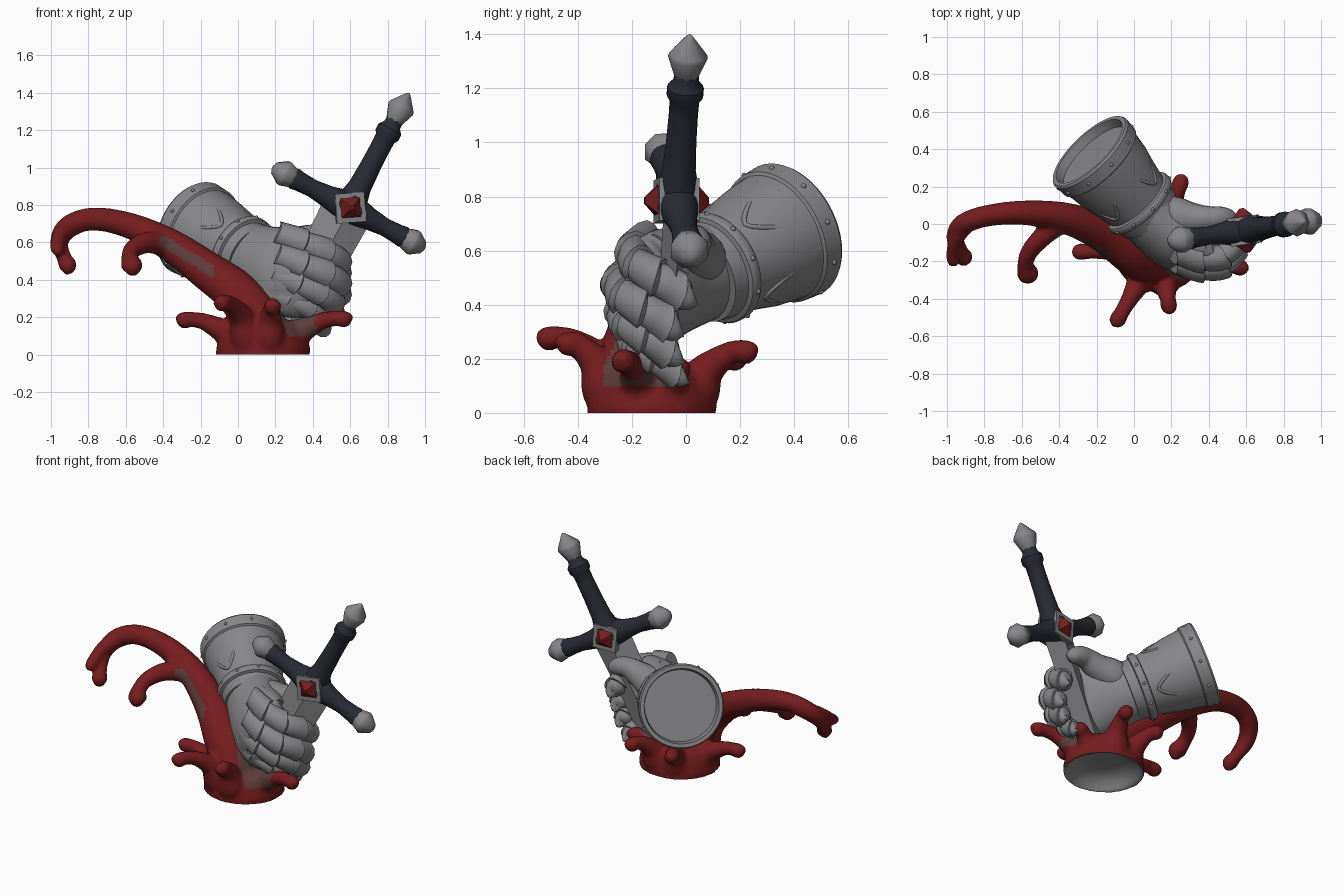
import bpy, bmesh, math
from mathutils import Vector, Matrix

if "Cube" in bpy.data.objects:
    bpy.data.objects.remove(bpy.data.objects["Cube"])

def material(name, rgb):
    m = bpy.data.materials.new(name)
    m.diffuse_color = (*rgb, 1)
    m.use_nodes = True
    m.node_tree.nodes["Principled BSDF"].inputs["Base Color"].default_value = m.diffuse_color
    return m

STEEL = material("steel grey", (0.24, 0.24, 0.25))
RED = material("deep red", (0.18, 0.012, 0.013))
DARK = material("dark leather", (0.022, 0.024, 0.034))
STAIN = material("dull red brown", (0.11, 0.045, 0.045))

def finish(bm, name, mats, angle=35):
    bmesh.ops.recalc_face_normals(bm, faces=bm.faces)
    me = bpy.data.meshes.new(name)
    bm.to_mesh(me)
    bm.free()
    for m in mats:
        me.materials.append(m)
    me.shade_smooth()
    me.set_sharp_from_angle(angle=math.radians(angle))
    ob = bpy.data.objects.new(name, me)
    bpy.context.collection.objects.link(ob)
    return ob

def curve(pts, n=5):
    """Catmull-Rom through (x, y, z, r) points."""
    p = [Vector(q) for q in pts]
    p = [2 * p[0] - p[1]] + p + [2 * p[-1] - p[-2]]
    out = []
    for a, b, c, d in zip(p, p[1:], p[2:], p[3:]):
        for k in range(n):
            t = k / n
            out.append(0.5 * (2 * b + (c - a) * t + (2 * a - 5 * b + 4 * c - d) * t * t
                              + (3 * b - a - 3 * c + d) * t ** 3))
    return out + [p[-2]]

def skin(bm, rings):
    rows = [[bm.verts.new(v) for v in r] for r in rings]
    n = len(rows[0])
    for a, b in zip(rows, rows[1:]):
        for i in range(n):
            bm.faces.new((a[i], a[(i + 1) % n], b[(i + 1) % n], b[i]))
    bm.faces.new(rows[0])
    bm.faces.new(rows[-1])

def loft(bm, pts, up, sides=12, flat=1.0, chevron=0.0, axis=None):
    """Tube through (x, y, z, r); flat scales the depth; chevron pushes the outer ridge forward."""
    rings = []
    for i, q in enumerate(pts):
        f = flat[i] if isinstance(flat, list) else flat
        t = axis or (pts[min(i + 1, len(pts) - 1)] - pts[max(i - 1, 0)]).to_3d().normalized()
        u = (up - t * up.dot(t)).normalized()
        v = t.cross(u)
        ang = [2 * math.pi * k / sides for k in range(sides)]
        rings.append([q.to_3d() + u * math.cos(a) * q.w + v * math.sin(a) * q.w * f
                      + t * chevron * max(0, math.sin(a)) for a in ang])
    skin(bm, rings)

def lathe(name, origin, axis, profile, mat, sides=32, angle=35):
    bm = bmesh.new()
    up = Vector((0, 0.3, 1)) if abs(axis.z) < 0.8 else Vector((0, 1, 0))
    pts = [Vector((*(origin + axis * t), r)) for t, r in profile]
    loft(bm, pts, up, sides, axis=axis)
    return finish(bm, name, [mat], angle)

# ---- sword frame: s along the grip, g along the guard, n through the gem
C = Vector((0.592, -0.035, 0.785))
s = Vector((0.463, 0.07, 0.883)).normalized()
g = Vector((0.9, 0.128, -0.418))
g = (g - s * g.dot(s)).normalized()
n = s.cross(g)

# blade
bm = bmesh.new()
loft(bm, [Vector((*(C - s * t), r)) for t, r in ((0, .14), (.3, .13), (.79, .12))], g, 4, .32, axis=s)
finish(bm, "blade", [STEEL], 20)

# grip and guard arms, each with a steel finial
lathe("grip", C, s, [(-.09, .03), (-.06, .06), (0, .09), (.06, .078), (.13, .062), (.25, .056), (.36, .054),
                     (.42, .055), (.44, .068), (.475, .068), (.5, .048), (.53, .045)], DARK, 20)
lathe("pommel", C, s, [(.5, .035), (.52, .045), (.6, .074), (.615, .07), (.685, .015), (.695, .004)], STEEL, 8, 45)
for side, d in (("left", -g), ("right", g)):
    lathe(side + "_guard_arm", C, d, [(0, .09), (.06, .078), (.13, .06), (.22, .048), (.3, .053), (.33, .058),
                                      (.36, .05)], DARK, 20)
    lathe(side + "_guard_tip", C, d, [(.325, .048), (.345, .06), (.39, .075), (.402, .073), (.455, .035),
                                      (.465, .01)], STEEL, 8, 45)

# gem and its frame on both faces
M = Matrix((s, g, n)).transposed().to_4x4()
M.translation = C
M = M @ Matrix.Rotation(math.radians(13), 4, 'Z')
bm = bmesh.new()
bmesh.ops.create_cone(bm, cap_ends=True, segments=4, radius1=.112, radius2=.112, depth=.15, matrix=M)
finish(bm, "gem_frame", [STEEL])
bm = bmesh.new()
for k in (1, -1):
    bmesh.ops.create_cone(bm, cap_ends=True, segments=4, radius1=.08, radius2=.015, depth=.05,
                          matrix=M @ Matrix.Diagonal((1, 1, k, 1)) @ Matrix.Translation((0, 0, .095)))
finish(bm, "gems", [RED], 20)

# ---- gauntlet cuff, open at the back
A = Vector((0.65, -0.68, -0.35)).normalized()
O = Vector((-0.24, 0.39, 0.68))
lathe("cuff", O, A, [(.05, .01), (.05, .222), (0, .232), (0, .255), (.012, .263), (.085, .258), (.092, .246),
                     (.2, .232), (.3, .208), (.385, .192), (.39, .208), (.4, .214), (.425, .214), (.435, .208),
                     (.44, .19), (.5, .18)], STEEL, 48)
e1 = A.orthogonal().normalized()
e2 = A.cross(e1)
around = lambda a, t, r: O + A * t + (e1 * math.cos(a) + e2 * math.sin(a)) * r
bm = bmesh.new()
for t, r in ((.048, .26), (.412, .213)):
    for k in range(10):
        bmesh.ops.create_icosphere(bm, subdivisions=2, radius=.01,
                                   matrix=Matrix.Translation(around(k * math.pi / 5, t, r)))
finish(bm, "rivets", [STEEL], 60)
# raised arches on the cuff
bm = bmesh.new()
for k in range(4):
    arch = []
    for i in range(13):
        f = i / 6 - 1
        t = .34 - .25 * abs(f) ** 1.6
        arch.append(Vector((*around(k * math.pi / 2 + f * .62, t, .252 - .155 * t), .01)))
    loft(bm, arch, A, 6)
finish(bm, "cuff_trim", [STEEL], 70)

# ---- hand
bm = bmesh.new()
hand = curve([(-.01, .14, .55, .18), (.05, .08, .525, .185), (.14, -.02, .49, .205), (.23, -.1, .46, .235),
              (.32, -.155, .43, .24), (.41, -.16, .42, .21), (.45, -.15, .42, .15)])
flats = [1 - .55 * min(1, i / 22) for i in range(len(hand))]
loft(bm, hand, s, 24, flats)
finish(bm, "hand_back", [STEEL], 50)
# plate over the back of the hand
bm = bmesh.new()
loft(bm, curve([(.1, -.03, .51, .17), (.16, -.09, .5, .2), (.25, -.15, .47, .215), (.3, -.175, .46, .2)], 3),
     s, 16, .5, .03)
finish(bm, "hand_plate", [STEEL])

# fingers of three overlapping plates each
base = [(.2, -.15, .655), (.34, -.19, .6), (.46, -.18, .55), (.53, -.11, .5), (.535, -.03, .45)]
for name, off, r in (("index", (0, 0, 0), .07), ("middle", (.0, -.05, -.115), .07),
                     ("ring", (-.03, -.045, -.215), .064), ("little", (-.09, -.02, -.295), .053)):
    path = curve([(*(Vector(p) + Vector(off)), r) for p in base], 6)
    pts = []
    for i, p in enumerate(path):
        q = p.copy()
        q.w = r * (.9 + .24 * (i % 6) / 6)
        if i and i % 6 == 0:
            lip = p.copy()
            lip.w = r * 1.14
            pts.append(lip)
        if i == 24:
            q.w = r * .9
        pts.append(q)
    d = (path[-1] - path[-2]).to_3d().normalized()
    for t, w in ((.35, .8), (.6, .55), (.72, .2)):
        pts.append(Vector((*(path[-1].to_3d() + d * r * t), r * w)))
    bm = bmesh.new()
    loft(bm, pts, s, 12, .9, .04)
    finish(bm, name + "_finger", [STEEL], 38)

# thumb
bm = bmesh.new()
loft(bm, curve([(.1, .05, .53, .07), (.2, .05, .57, .1), (.31, .03, .6, .085), (.4, .03, .63, .066),
                (.47, .035, .625, .058), (.52, .03, .6, .042), (.54, .025, .585, .012)]), s, 16)
finish(bm, "thumb", [STEEL], 50)

# ---- splash: base crown, small arms and the long tendril fused together
bm = bmesh.new()
Z = Vector((0, 0, 1))
crown = [(0, .255), (.04, .25), (.09, .238), (.14, .218), (.175, .185), (.19, .1), (.2, .04)]
loft(bm, [Vector((.135, -.125, z, r)) for z, r in crown], Vector((1, 0, 0)), 32, .95, axis=Z)
# tip position of each small arm
for x, y, z in ((-.305, -.15, .185), (-.095, -.525, .275), (.19, -.455, .255), (.585, -.237, .19),
                (.255, .24, .225), (-.03, .2, .2), (.42, -.02, .16)):
    o = Vector((.135, -.125, 0))
    d = Vector((x, y, 0)) - o
    L = d.length
    d /= L
    at = lambda f, h, r: (*(o + d * f + Z * h), r)
    loft(bm, curve([at(.14, .05, .1), at(.175, .1, .095), at(.19 + .15 * (L - .2), z * .72, .066),
                    at(.2 + .5 * (L - .2), z * .96, .046), at(L - .05, z * 1.02, .042), at(L - .02, z, .047),
                    at(L + .014, z, .034), at(L + .028, z - .004, .008)]), Vector((d.y, -d.x, 0)), 12)
tendrils = [
    [(.16, -.17, .06, .13), (.1, -.19, .19, .13), (0, -.16, .325, .115), (-.16, -.05, .445, .1),
     (-.36, .03, .585, .083), (-.58, .06, .69, .066), (-.78, .045, .725, .058), (-.91, 0, .68, .056),
     (-.955, -.07, .6, .046), (-.93, -.14, .52, .038), (-.91, -.18, .475, .046), (-.905, -.19, .43, .02)],
    [(-.9, 0, .68, .05), (-.95, -.08, .64, .04), (-.965, -.15, .59, .036), (-.965, -.2, .555, .033),
     (-.965, -.215, .53, .012)],
    [(-.36, .03, .58, .06), (-.48, -.06, .6, .055), (-.56, -.15, .565, .046), (-.58, -.22, .52, .042),
     (-.565, -.27, .47, .054), (-.56, -.28, .42, .018)]]
for path in tendrils:
    loft(bm, curve(path), Vector((.3, -.9, .3)), 14, 1.08)
raw = finish(bm, "splash_raw", [])
mod = raw.modifiers.new("fuse", "REMESH")
mod.mode = 'VOXEL'
mod.voxel_size = .013
mod = raw.modifiers.new("soften", "SMOOTH")
mod.factor, mod.iterations = .5, 5
fused = bpy.data.meshes.new_from_object(raw.evaluated_get(bpy.context.evaluated_depsgraph_get()))
bpy.data.objects.remove(raw)
bm = bmesh.new()
bm.from_mesh(fused)
for v in bm.verts:
    if v.co.z < .012:
        v.co.z = 0
bm.normal_update()
for f in bm.faces:
    c = f.calc_center_median()
    f.material_index = 0
    if f.normal.z < -.9 and c.z < .005:
        f.material_index = 1          # grey underside
    elif f.normal.y < -.6 and -.42 < c.x < -.13 and abs(c.z - (.36 - .62 * c.x)) < .035:
        f.material_index = 2          # dull streak on the tendril
    elif .1 < c.z < .3 and (c.xy - Vector((.29, -.16))).length < .15:
        f.material_index = 2          # dull pool around the fist
# hollow the underside
for v in bm.verts:
    if v.co.z == 0 and all(f.material_index == 1 for f in v.link_faces):
        q = min(1, (v.co.xy - Vector((.135, -.125))).length / .235)
        v.co.z = .09 * (1 - q ** 4)
finish(bm, "splash", [RED, STEEL, STAIN], 60)
